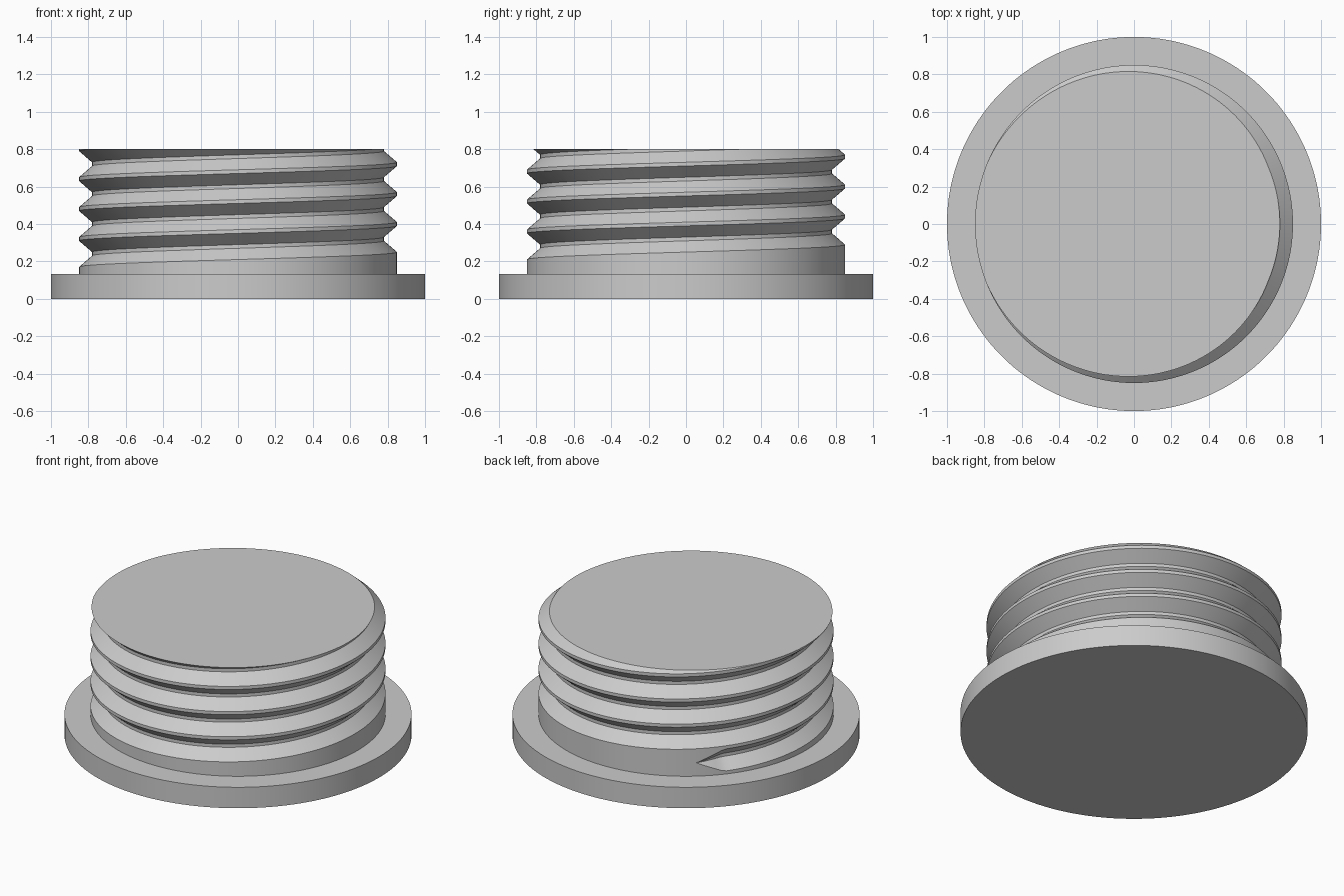
import bpy, bmesh, math

cube = bpy.data.objects.get("Cube")
if cube:
    bpy.data.objects.remove(cube, do_unlink=True)

CREST, ROOT = 0.85, 0.78      # thread radii
PITCH, FLAT = 0.16, 0.02      # helix pitch and width of crest/root flats
FLANGE_TOP, TOP = 0.133, 0.8
START = math.radians(129)     # angle where the groove begins
LEAD_IN = math.radians(11)    # groove deepens over this angle
STEPS, TURNS = 180, 6

grey = bpy.data.materials.new("plain_grey")
grey.use_nodes = True
colour = (0.6, 0.6, 0.6, 1)
grey.diffuse_color = colour
grey.node_tree.nodes["Principled BSDF"].inputs["Base Color"].default_value = colour


def finish(name, bm):
    """Turn a bmesh into a smooth object with crisp edges."""
    bmesh.ops.recalc_face_normals(bm, faces=bm.faces)
    mesh = bpy.data.meshes.new(name)
    bm.to_mesh(mesh)
    bm.free()
    mesh.materials.append(grey)
    obj = bpy.data.objects.new(name, mesh)
    bpy.context.collection.objects.link(obj)
    bpy.ops.object.select_all(action='DESELECT')
    obj.select_set(True)
    bpy.context.view_layer.objects.active = obj
    bpy.ops.object.shade_smooth_by_angle(angle=math.radians(30))


def thread_column(angle):
    """Radius and height pairs up the shank at one angle."""
    points = [(CREST, FLANGE_TOP - 0.03)]
    for turn in range(TURNS):
        travelled = angle - START + turn * math.tau
        depth = min(1, travelled / LEAD_IN)
        middle = PITCH * (1 + angle / math.tau + turn)
        root = CREST - (CREST - ROOT) * depth
        mouth = (PITCH - FLAT) / 2 * depth
        floor = FLAT / 2 * depth
        points += [(CREST, middle - mouth), (root, middle - floor),
                   (root, middle + floor), (CREST, middle + mouth)]
    return points


# Threaded shank: helical groove grid, welded at the seam and cut flat on top
bm = bmesh.new()
columns = []
for i in range(STEPS + 1):
    a = START + math.tau * i / STEPS
    columns.append([bm.verts.new((r * math.cos(a), r * math.sin(a), z))
                    for r, z in thread_column(a)])
for left, right in zip(columns, columns[1:]):
    for j in range(len(left) - 1):
        bm.faces.new((left[j], right[j], right[j + 1], left[j + 1]))
bmesh.ops.remove_doubles(bm, verts=bm.verts, dist=0.00005)
bmesh.ops.bisect_plane(bm, geom=bm.verts[:] + bm.edges[:] + bm.faces[:],
                       plane_co=(0, 0, TOP), plane_no=(0, 0, 1), clear_outer=True)
rim = [e for e in bm.edges if e.is_boundary
       and all(abs(v.co.z - TOP) < 0.0001 for v in e.verts)]
bmesh.ops.edgeloop_fill(bm, edges=rim)
finish("threaded_shank", bm)

# Flange: wide flat disc at the bottom
bm = bmesh.new()
bmesh.ops.create_cone(bm, cap_ends=True, segments=STEPS, radius1=1, radius2=1, depth=FLANGE_TOP)
bmesh.ops.translate(bm, verts=bm.verts, vec=(0, 0, FLANGE_TOP / 2))
finish("flange", bm)
